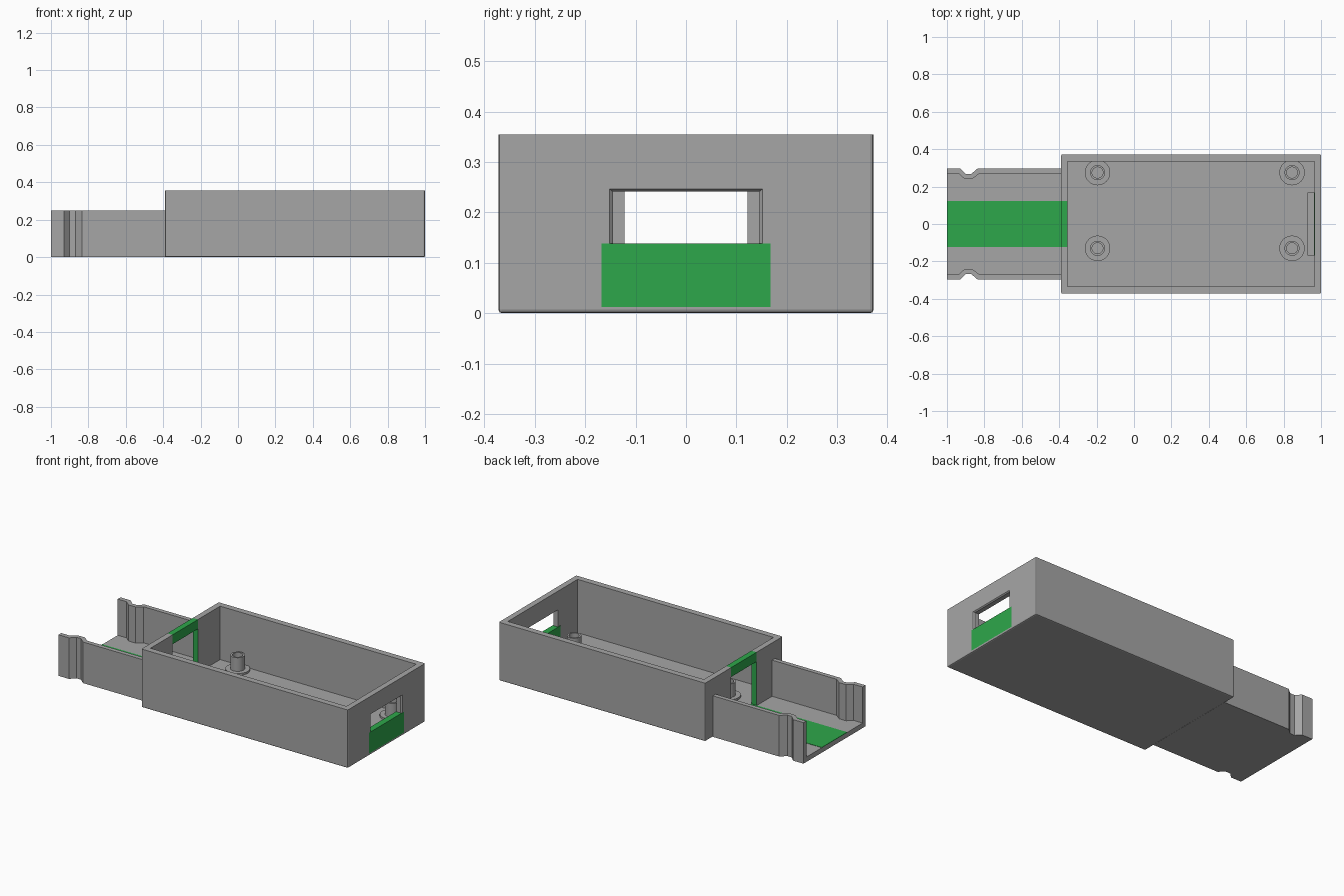
import bpy, bmesh, math

if "Cube" in bpy.data.objects:
    bpy.data.objects.remove(bpy.data.objects["Cube"])

FLOOR = 0.03
TOP = 0.355


def material(name, rgb):
    m = bpy.data.materials.new(name)
    m.diffuse_color = (*rgb, 1)
    m.use_nodes = True
    m.node_tree.nodes["Principled BSDF"].inputs["Base Color"].default_value = m.diffuse_color
    return m


GREY = material("grey plastic", (0.38, 0.38, 0.38))
GREEN = material("green", (0.027, 0.386, 0.07))


def finish(name, bm, *mats):
    bmesh.ops.recalc_face_normals(bm, faces=bm.faces)
    me = bpy.data.meshes.new(name)
    bm.to_mesh(me)
    bm.free()
    ob = bpy.data.objects.new(name, me)
    bpy.context.collection.objects.link(ob)
    for m in mats:
        me.materials.append(m)
    return ob


def box_bm(x, y, z):
    bm = bmesh.new()
    bmesh.ops.create_cube(bm, size=1)
    for v in bm.verts:
        v.co = [r[0] if c < 0 else r[1] for r, c in zip((x, y, z), v.co)]
    return bm


def prism(name, points, z0, z1, mat):
    bm = bmesh.new()
    face = bm.faces.new([bm.verts.new((x, y, z0)) for x, y in points])
    ext = bmesh.ops.extrude_face_region(bm, geom=[face])
    for v in ext["geom"]:
        if isinstance(v, bmesh.types.BMVert):
            v.co.z = z1
    return finish(name, bm, mat)


# Open box with slightly softened lower and upright edges
bm = box_bm((-0.39, 1.0), (-0.372, 0.372), (0, TOP))
soft = [e for e in bm.edges if min(v.co.z for v in e.verts) < 0.01]
bmesh.ops.bevel(bm, geom=soft, offset=0.007, segments=2, affect='EDGES', profile=0.5)
case = finish("case_body", bm, GREY, GREEN)

# Cutters: cavity, doorway, window, window lip and panel slot
cavity = box_bm((-0.355, 0.965), (-0.335, 0.335), (FLOOR, 0.5))
doorway = box_bm((-0.45, -0.3), (-0.122, 0.122), (FLOOR, 0.5))
window = box_bm((0.9, 1.05), (-0.145, 0.145), (0.1, 0.241))
slot = box_bm((0.93, 1.05), (-0.168, 0.168), (0.012, 0.138))
lip = box_bm((0.993, 1.003), (-0.145, 0.145), (0.1, 0.241))
for v in lip.verts:
    if v.co.x > 1:
        v.co.y *= 1.07
        v.co.z += 0.008 if v.co.z > 0.2 else 0
cutters = []
for name, cut in (("cavity", cavity), ("doorway", doorway), ("window", window),
                  ("window_lip", lip), ("panel_slot", slot)):
    ob = finish(name + "_cutter", cut, GREY)
    ob.hide_render = True
    cutters.append(ob)
    mod = case.modifiers.new(name, 'BOOLEAN')
    mod.operation = 'DIFFERENCE'
    mod.solver = 'EXACT'
    mod.object = ob
deps = bpy.context.evaluated_depsgraph_get()
mesh = bpy.data.meshes.new_from_object(case.evaluated_get(deps))
case.modifiers.clear()
case.data = mesh
for ob in cutters:
    bpy.data.objects.remove(ob)
# Green doorway sides
for p in mesh.polygons:
    jamb = abs(abs(p.center.y) - 0.122) < 0.002 and abs(p.normal.y) > 0.9
    p.material_index = 1 if jamb and p.center.x < -0.35 else 0

# Green lintel over the doorway, end panel and floor strip
for name, x, y, z in (
        ("doorway_lintel", (-0.39, -0.355), 0.122, (0.298, TOP)),
        ("end_panel", (0.93, 1.0), 0.168, (0.012, 0.138)),
        ("floor_strip", (-1.0, -0.355), 0.122, (FLOOR - 0.002, FLOOR + 0.002))):
    if name == "end_panel":
        x = (0.962, 1.0)
    finish(name, box_bm(x, (-y, y), z), GREEN)

# Tray walls with a pinched notch near the open end
outer = [(-1, 0.298), (-0.93, 0.298), (-0.9, 0.268), (-0.87, 0.268),
         (-0.835, 0.298), (-0.385, 0.298)]
inner = [(-1, 0.271), (-0.94, 0.271), (-0.908, 0.243), (-0.862, 0.243),
         (-0.825, 0.271), (-0.385, 0.271)]
for side, s in (("back", 1), ("front", -1)):
    prism("tray_wall_" + side, [(x, s * y) for x, y in outer + inner[::-1]],
          0, 0.25, GREY)

# Tray floor follows the inner wall faces
prism("tray_floor", inner + [(x, -y) for x, y in inner[::-1]], 0, FLOOR, GREY)

# Hollow screw posts on round feet
profile = [(0.068, FLOOR - 0.005), (0.068, 0.042), (0.04, 0.042), (0.04, 0.125),
           (0.029, 0.125), (0.029, FLOOR + 0.002), (0, FLOOR + 0.002)]
SIDES = 32
for i, (px, py) in enumerate([(x, y) for x in (-0.195, 0.845) for y in (-0.13, 0.275)]):
    bm = bmesh.new()
    rings = []
    for r, z in profile:
        n = SIDES if r else 1
        rings.append([bm.verts.new((px + r * math.cos(k * math.tau / SIDES),
                                    py + r * math.sin(k * math.tau / SIDES), z))
                      for k in range(n)])
    for a, b in zip(rings, rings[1:]):
        for k in range(SIDES):
            j = (k + 1) % SIDES
            if len(b) == 1:
                bm.faces.new((a[k], a[j], b[0]))
            else:
                bm.faces.new((a[k], a[j], b[j], b[k]))
    bm.faces.new(rings[0][::-1])
    post = finish(f"screw_post_{i + 1}", bm, GREY)
    bpy.ops.object.select_all(action='DESELECT')
    post.select_set(True)
    bpy.context.view_layer.objects.active = post
    bpy.ops.object.shade_smooth_by_angle(angle=math.radians(35))
